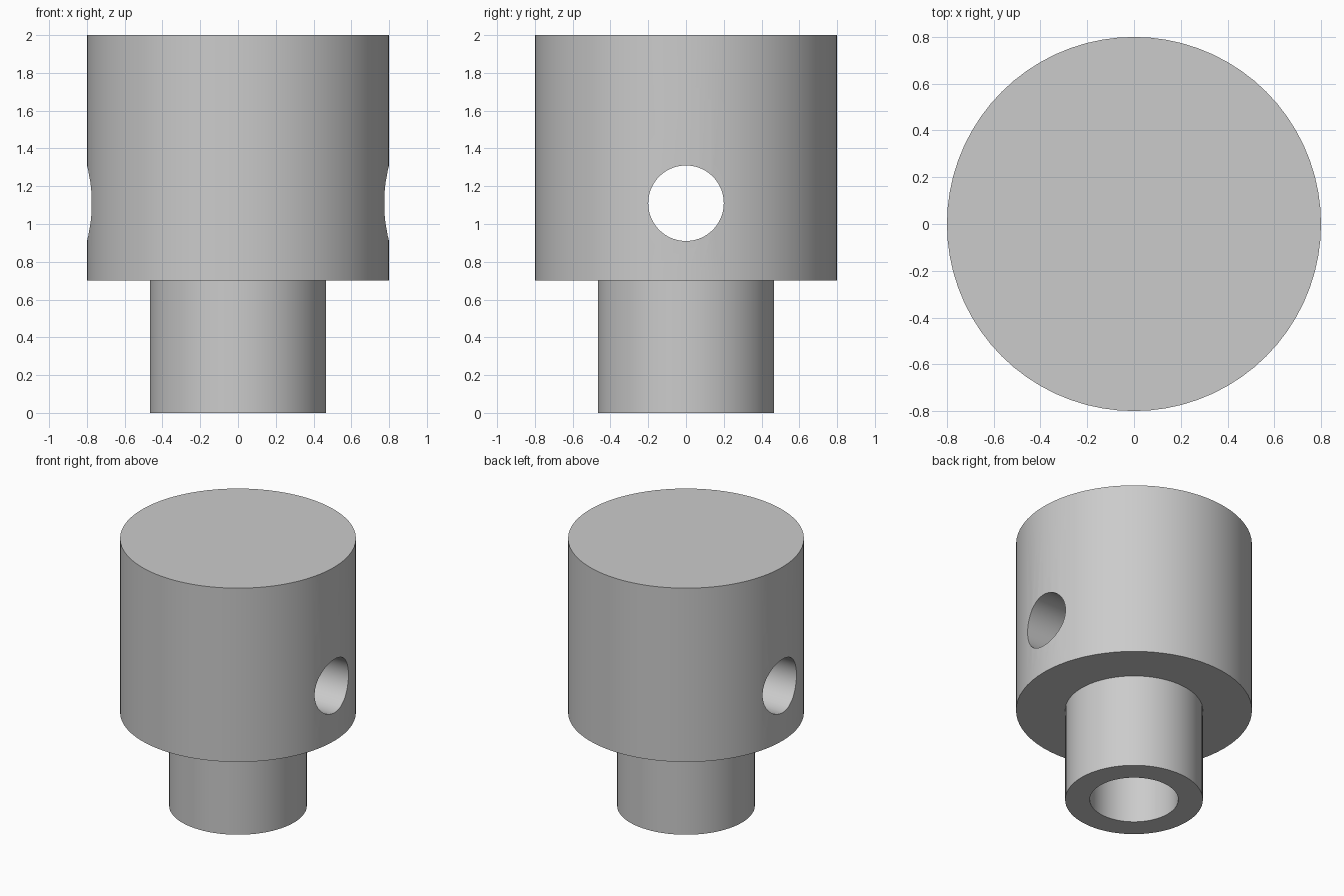
import bpy
import math

SIDES = 72

old = bpy.data.objects.get("Cube")
if old:
    bpy.data.objects.remove(old, do_unlink=True)

# Single plain metal colour
steel = bpy.data.materials.new("light grey")
steel.use_nodes = True
grey = (0.6, 0.6, 0.6, 1)
steel.diffuse_color = grey
steel.node_tree.nodes["Principled BSDF"].inputs["Base Color"].default_value = grey


def lathe(name, profile):
    """Closed solid turned around z from (radius, height) points."""
    verts, rings = [], []
    for r, z in profile:
        if r == 0:
            rings.append([len(verts)] * SIDES)
            verts.append((0, 0, z))
        else:
            rings.append(list(range(len(verts), len(verts) + SIDES)))
            for i in range(SIDES):
                a = math.tau * i / SIDES
                verts.append((r * math.cos(a), r * math.sin(a), z))
    faces = []
    for low, high in zip(rings, rings[1:]):
        for i in range(SIDES):
            j = (i + 1) % SIDES
            faces.append(list(dict.fromkeys((low[i], low[j], high[j], high[i]))))
    mesh = bpy.data.meshes.new(name)
    mesh.from_pydata(verts, [], faces)
    mesh.materials.append(steel)
    obj = bpy.data.objects.new(name, mesh)
    bpy.context.collection.objects.link(obj)
    return obj


# Stepped body: blind bore, hollow shank, wide head with closed top
body = lathe("stepped_body", [
    (0, 0.7), (0.3, 0.7), (0.3, 0), (0.467, 0),
    (0.467, 0.7), (0.8, 0.7), (0.8, 2), (0, 2)])

# Cross hole through the head along x
bpy.ops.mesh.primitive_cylinder_add(
    vertices=SIDES, radius=0.2, depth=2,
    location=(0, 0, 1.11), rotation=(0, math.pi / 2, 0))
drill = bpy.context.object
drill.name = "cross_hole_cutter"
drill.data.materials.append(steel)

cut = body.modifiers.new("cross_hole", "BOOLEAN")
cut.operation = "DIFFERENCE"
cut.solver = "EXACT"
cut.object = drill
bpy.ops.object.select_all(action="DESELECT")
body.select_set(True)
bpy.context.view_layer.objects.active = body
bpy.ops.object.modifier_apply(modifier=cut.name)
bpy.data.objects.remove(drill, do_unlink=True)

# Round walls smooth, rims sharp
bpy.ops.object.shade_smooth_by_angle(angle=math.radians(30))
